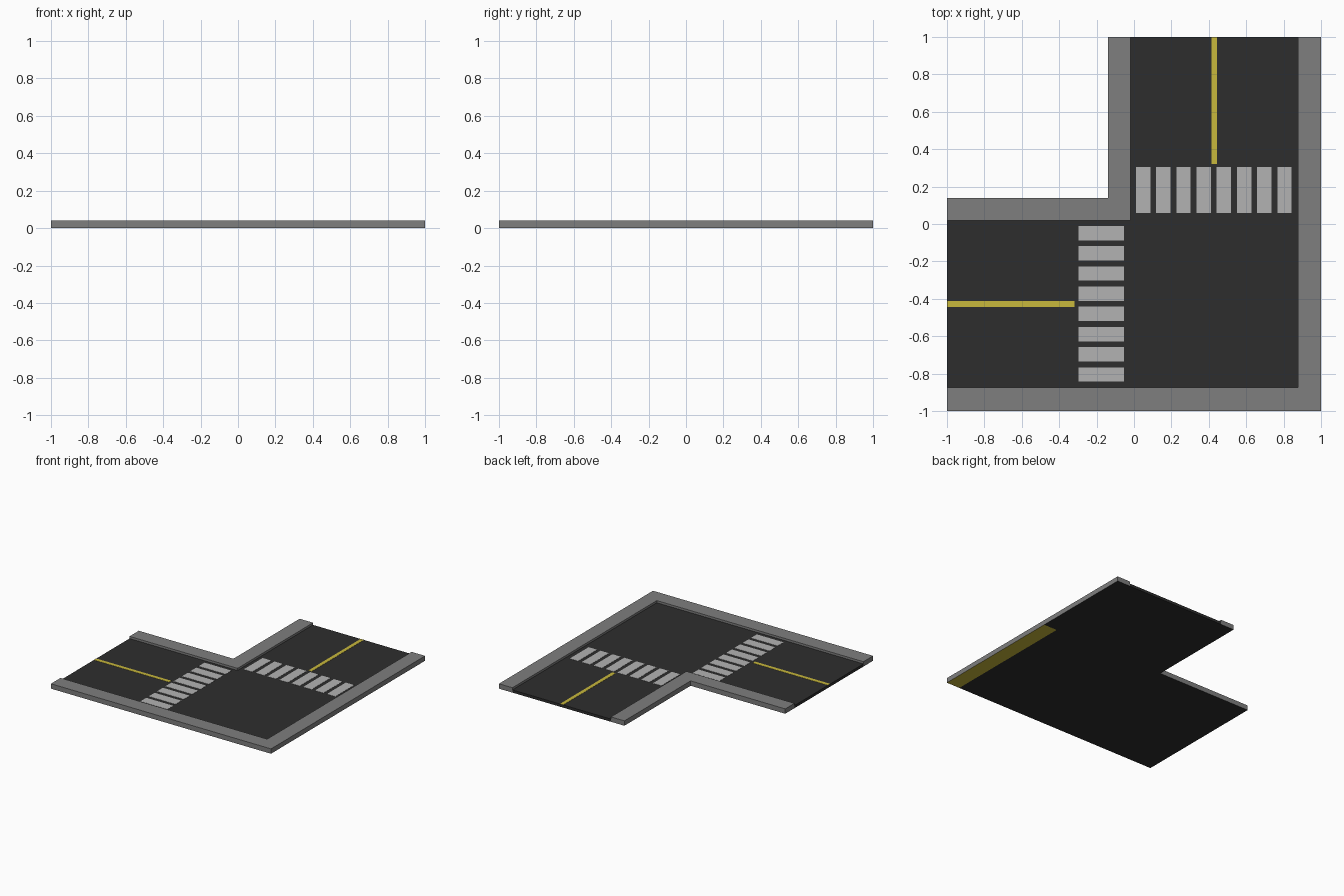
import bpy, bmesh

if "Cube" in bpy.data.objects:
    bpy.data.objects.remove(bpy.data.objects["Cube"])

KERB_H, ROAD_H, PAINT = 0.04, 0.022, 0.0015


def material(name, rgb):
    m = bpy.data.materials.new(name)
    m.diffuse_color = (*rgb, 1)
    m.use_nodes = True
    m.node_tree.nodes["Principled BSDF"].inputs["Base Color"].default_value = m.diffuse_color
    return m


ASPHALT = material("asphalt", (0.027, 0.027, 0.027))
CONCRETE = material("concrete", (0.21, 0.21, 0.21))
WHITE = material("white_paint", (0.45, 0.45, 0.45))
YELLOW = material("yellow_paint", (0.58, 0.48, 0.045))


def prism(name, outline, z0, z1, mat, under=None):
    """Extrude a flat outline upwards; the underside may have its own material."""
    bm = bmesh.new()
    base = bm.faces.new([bm.verts.new((x, y, z0)) for x, y in outline])
    top = bmesh.ops.extrude_face_region(bm, geom=[base], use_keep_orig=True)["geom"]
    for v in top:
        if isinstance(v, bmesh.types.BMVert):
            v.co.z = z1
    bmesh.ops.recalc_face_normals(bm, faces=bm.faces)
    bm.normal_update()
    for f in bm.faces:
        f.material_index = 1 if under and f.normal.z < -0.5 else 0
    mesh = bpy.data.meshes.new(name)
    bm.to_mesh(mesh)
    bm.free()
    mesh.materials.append(mat)
    if under:
        mesh.materials.append(under)
    obj = bpy.data.objects.new(name, mesh)
    bpy.context.collection.objects.link(obj)
    return obj


def rect(x0, x1, y0, y1):
    return [(x0, y0), (x1, y0), (x1, y1), (x0, y1)]


# Road bend between the kerbs
prism("road", [(-1, -0.875), (0.878, -0.875), (0.878, 1), (-0.018, 1),
               (-0.018, 0.02), (-1, 0.02)], 0, ROAD_H, ASPHALT)

# Pavements: inner corner, front side, right side (front half has a yellow underside)
prism("inner_pavement", [(-1, 0.02), (-0.018, 0.02), (-0.018, 1), (-0.14, 1),
                         (-0.14, 0.14), (-1, 0.14)], 0, KERB_H, CONCRETE, ASPHALT)
prism("front_pavement", rect(-1, 0.878, -1, -0.875), 0, KERB_H, CONCRETE, ASPHALT)
prism("right_pavement_front", rect(0.878, 1, -1, 0.14), 0, KERB_H, CONCRETE, YELLOW)
prism("right_pavement_back", rect(0.878, 1, 0.14, 1), 0, KERB_H, CONCRETE, ASPHALT)

# Crossing stripes on both arms
for i in range(8):
    a = 0.01 + i * 0.108
    b = a + 0.077
    prism(f"back_crossing_stripe_{i + 1}", rect(a, b, 0.06, 0.305),
          ROAD_H, ROAD_H + PAINT, WHITE)
    prism(f"left_crossing_stripe_{i + 1}", rect(-0.297, -0.053, -b, -a),
          ROAD_H, ROAD_H + PAINT, WHITE)

# Centre lines
prism("back_centre_line", rect(0.415, 0.445, 0.32, 1), ROAD_H, ROAD_H + PAINT, YELLOW)
prism("left_centre_line", rect(-1, -0.317, -0.443, -0.413), ROAD_H, ROAD_H + PAINT, YELLOW)
